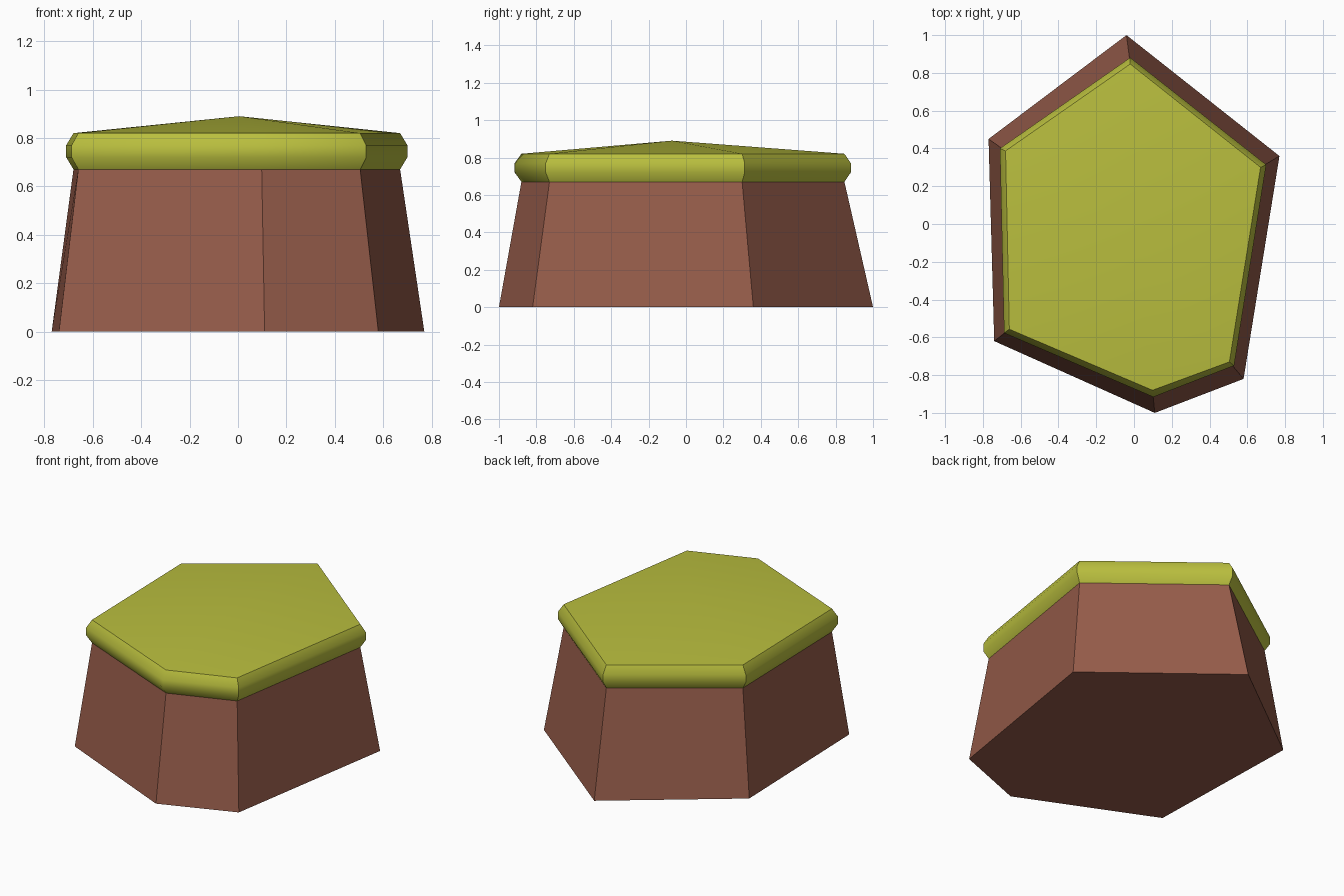
import bpy, bmesh, math

if "Cube" in bpy.data.objects:
    bpy.data.objects.remove(bpy.data.objects["Cube"])

# Irregular hexagon outlines (same corner order) for each level
BASE = [(-0.04, 1.0), (-0.77, 0.45), (-0.74, -0.62), (0.11, -1.0), (0.58, -0.82), (0.77, 0.36)]
NECK = [(-0.02, 0.847), (-0.68, 0.387), (-0.66, -0.557), (0.098, -0.88), (0.505, -0.73), (0.67, 0.30)]
RIM = [(-0.02, 0.881), (-0.71, 0.40), (-0.688, -0.577), (0.102, -0.916), (0.53, -0.75), (0.70, 0.314)]


def material(name, rgb):
    m = bpy.data.materials.new(name)
    m.diffuse_color = (*rgb, 1)
    m.use_nodes = True
    m.node_tree.nodes["Principled BSDF"].inputs["Base Color"].default_value = m.diffuse_color
    return m


def loft(name, rings, mat, apex=None, floor=False):
    """Skin stacked outlines, optionally closing the bottom and fanning to an apex."""
    bm = bmesh.new()
    loops = [[bm.verts.new((x, y, z)) for x, y in pts] for pts, z in rings]
    n = len(loops[0])
    for low, high in zip(loops, loops[1:]):
        for i in range(n):
            j = (i + 1) % n
            bm.faces.new((low[i], low[j], high[j], high[i]))
    if floor:
        bm.faces.new(loops[0][::-1])
    if apex:
        tip = bm.verts.new(apex)
        for i in range(n):
            bm.faces.new((loops[-1][i], loops[-1][(i + 1) % n], tip))
    me = bpy.data.meshes.new(name)
    bm.to_mesh(me)
    bm.free()
    me.materials.append(mat)
    ob = bpy.data.objects.new(name, me)
    bpy.context.collection.objects.link(ob)
    return ob


brown = material("brown", (0.305, 0.107, 0.069))
green = material("moss green", (0.485, 0.515, 0.048))

# Tapered rock body
loft("rock_body", [(BASE, 0), (NECK, 0.67)], brown, floor=True)

# Rounded grassy cap with a shallow peak
cap = loft("grass_cap", [(NECK, 0.67), (RIM, 0.72), (RIM, 0.77), (NECK, 0.82)], green,
           apex=(0.005, -0.075, 0.89))
bpy.context.view_layer.objects.active = cap
cap.select_set(True)
bpy.ops.object.shade_smooth_by_angle(angle=math.radians(40))
